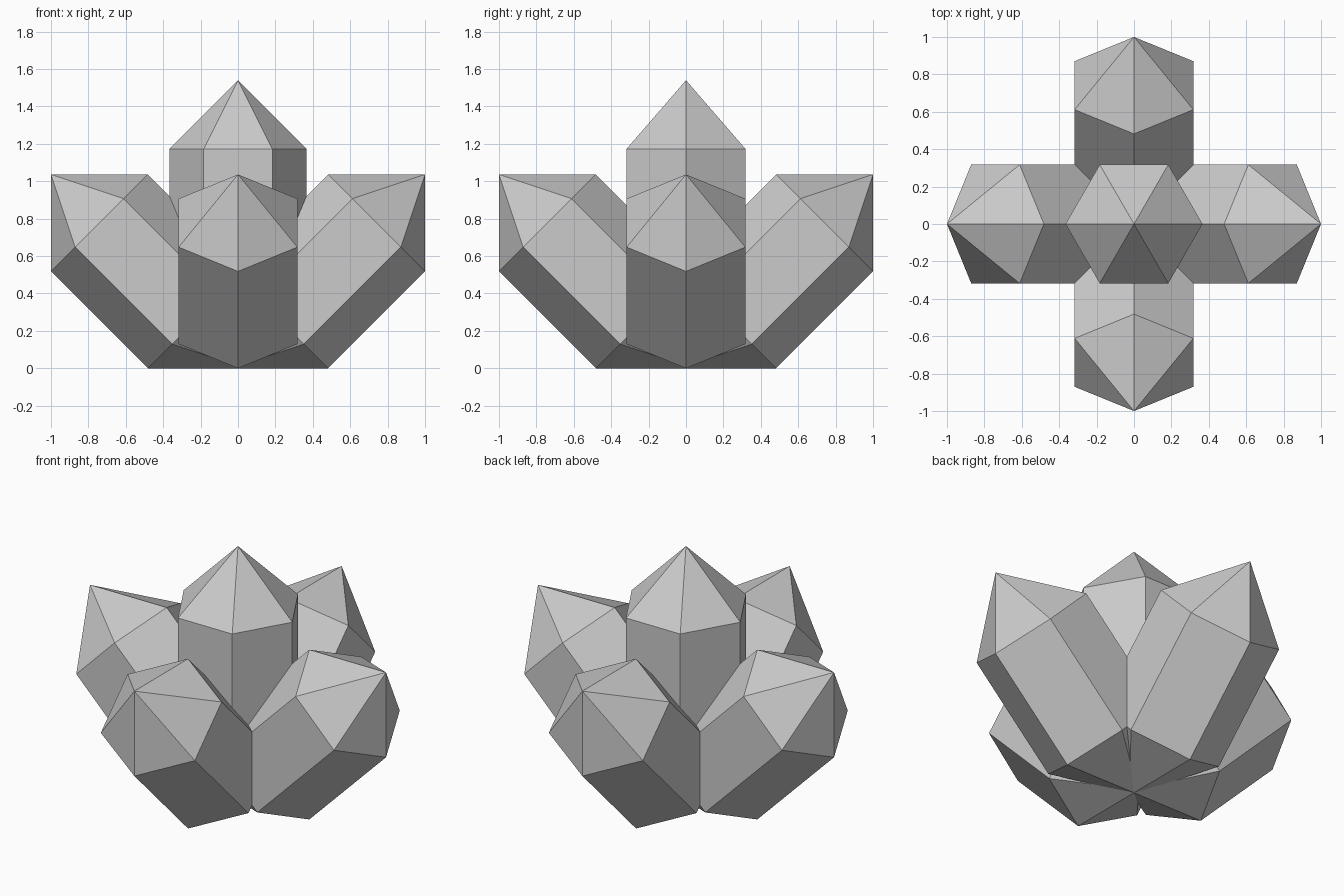
import bpy
from math import cos, sin, pi, radians
from mathutils import Matrix

if "Cube" in bpy.data.objects:
    bpy.data.objects.remove(bpy.data.objects["Cube"])

R = 0.3664            # hexagon radius, also the height of each pointed end
BODY = 2 * R          # length of the straight sides
OVERSHOOT = 0.0364    # how far each leaning crystal's root passes the centre


def crystal(name, matrix):
    """Hexagonal prism pointed at both ends, lower point at the local origin."""
    verts = [(0, 0, 0)]
    for z in (R, R + BODY):
        verts += [(R * cos(i * pi / 3), R * sin(i * pi / 3), z) for i in range(6)]
    verts.append((0, 0, BODY + 2 * R))
    faces = []
    for i in range(6):
        a, b = 1 + i, 1 + (i + 1) % 6
        faces += [(0, b, a), (a, b, b + 6, a + 6), (a + 6, b + 6, 13)]
    mesh = bpy.data.meshes.new(name)
    mesh.from_pydata(verts, [], faces)
    mesh.update()
    obj = bpy.data.objects.new(name, mesh)
    obj.matrix_world = matrix
    bpy.context.collection.objects.link(obj)
    return obj


# Upright crystal in the middle
crystal("centre_crystal", Matrix.Translation((0, 0, 1.54 - BODY - 2 * R)))

# Four crystals leaning outward at 45 degrees
lean = Matrix.Translation((-OVERSHOOT, 0, 0)) @ Matrix.Rotation(radians(45), 4, 'Y')
for k, side in enumerate(("right", "back", "left", "front")):
    crystal(side + "_crystal", Matrix.Rotation(k * pi / 2, 4, 'Z') @ lean)
